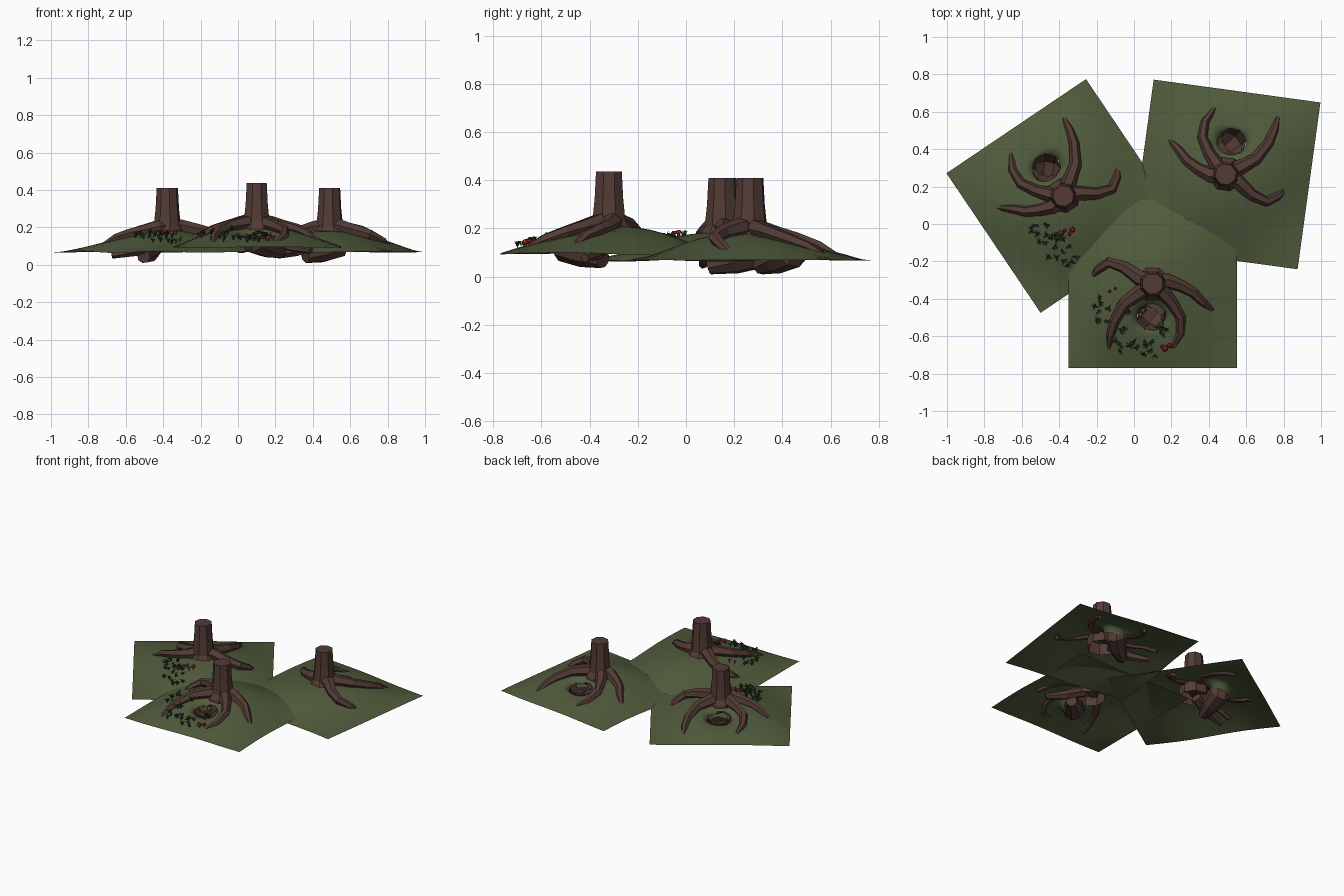
import bpy, bmesh, math, random
from mathutils import Vector, Quaternion, Matrix

if "Cube" in bpy.data.objects:
    bpy.data.objects.remove(bpy.data.objects["Cube"])
random.seed(4)

def mat(name, c):
    m = bpy.data.materials.new(name)
    m.diffuse_color = (*c, 1)
    m.use_nodes = True
    m.node_tree.nodes["Principled BSDF"].inputs["Base Color"].default_value = m.diffuse_color
    return m

BARK = mat("bark brown", (0.085, 0.044, 0.036))
MOSS = mat("moss green", (0.080, 0.105, 0.045))
LEAF = mat("dark leaf green", (0.022, 0.050, 0.024))
RED = mat("mushroom red", (0.36, 0.025, 0.018))
IVORY = mat("ivory", (0.65, 0.45, 0.20))

HX, HY = -0.01, -0.175           # burrow mouth centre
HALF = 0.45                      # half width of a ground patch

def ground(x, y):
    c = max(0, math.cos(math.pi * x / 0.9)) * max(0, math.cos(math.pi * y / 0.9))
    dip = 0.025 * math.exp(-(x * x + (y + 0.2) ** 2) / 0.015)
    return 0.068 + 0.115 * c - dip + 0.006 * math.sin(9 * x + 1) * math.sin(8 * y)

def mesh_from(bm, name, material, smooth=False):
    bmesh.ops.recalc_face_normals(bm, faces=bm.faces)
    for f in bm.faces:
        f.smooth = smooth
    me = bpy.data.meshes.new(name)
    bm.to_mesh(me)
    bm.free()
    me.materials.append(material)
    return me

def loft(bm, rings, closed=True):
    rows = [[bm.verts.new(p) for p in r] for r in rings]
    n = len(rows[0])
    for a, b in zip(rows, rows[1:]):
        for i in range(n):
            bm.faces.new((a[i], a[(i + 1) % n], b[(i + 1) % n], b[i]))
    if closed:
        bm.faces.new(rows[-1])
    return rows

def sweep(bm, pts, radii, n=6, cap_start=True):
    pts = [Vector(p) for p in pts]
    q, prev, rings = Quaternion(), Vector((0, 0, 1)), []
    for i, p in enumerate(pts):
        t = (pts[min(i + 1, len(pts) - 1)] - pts[max(i - 1, 0)]).normalized()
        q = prev.rotation_difference(t) @ q
        prev = t
        rings.append([p + q @ Vector((math.cos(a) * radii[i], math.sin(a) * radii[i], 0))
                      for a in (2 * math.pi * k / n for k in range(n))])
    rows = loft(bm, rings)
    if cap_start:
        bm.faces.new(rows[0])

# Ground patch: rings running from the burrow lip out to a square edge
bm = bmesh.new()
N, rings = 40, []
for k in range(-1, 11):
    ring = []
    for i in range(N):
        a = 2 * math.pi * i / N
        c, s = math.cos(a), math.sin(a)
        m = HALF / max(abs(c), abs(s))
        f = max(k, 0) / 10
        w = 0.85 if k < 0 else 1
        x = (HX + 0.088 * c * w) * (1 - f) + c * m * f
        y = (HY + 0.070 * s * w) * (1 - f) + s * m * f
        ring.append((x, y, ground(x, y) - (0.045 if k < 0 else 0.005 if k == 0 else 0)))
    rings.append(ring)
loft(bm, rings, closed=False)
ground_mesh = mesh_from(bm, "ground_patch", MOSS, True)

# Trunk: flared octagon
bm = bmesh.new()
rings = []
for z, r in ((0.10, 0.10), (0.175, 0.095), (0.205, 0.074), (0.30, 0.064), (0.41, 0.058), (0.41, 0.05)):
    rings.append([(r * math.cos(a), r * math.sin(a), z)
                  for a in (math.pi / 8 + math.pi / 4 * k for k in range(8))])
loft(bm, rings)
trunk_mesh = mesh_from(bm, "trunk", BARK)

# Roots: tapered tubes following the ground, last value is lift above it
roots = [
    [(0, 0.01, .02), (-.07, .03, .022), (-.155, .09, .022), (-.235, .115, .025), (-.295, .075, .005), (-.335, .015, -.035)],
    [(0, 0, .02), (.08, .015, .015), (.15, -.01, .012), (.215, -.045, .015), (.265, -.095, .01), (.325, -.145, -.015)],
    [(0, 0, .02), (-.06, -.04, .02), (-.15, -.105, .02), (-.205, -.20, .012), (-.225, -.27, .006), (-.235, -.345, -.012)],
    [(0, 0, .02), (.05, -.04, .02), (.105, -.105, .02), (.15, -.18, .018), (.148, -.265, .008), (.105, -.345, -.012)],
]
bm = bmesh.new()
for r in roots:
    sweep(bm, [(x, y, ground(x, y) + d) for x, y, d in r], [.048, .042, .033, .028, .023, .013])
sweep(bm, [(.05, 0, .13), (.18, -.04, .075), (.29, -.10, .05)], [.035, .03, .018])  # buried root
root_mesh = mesh_from(bm, "roots", BARK)

# Burrow tunnel running down and back under the trunk
bm = bmesh.new()
sweep(bm, [(HX, HY, .135), (HX + .003, HY + .004, .098), (.055, -.10, .07), (.135, -.025, .043)],
      [.078, .072, .060, .036], n=8, cap_start=False)
tunnel_mesh = mesh_from(bm, "burrow_tunnel", BARK)

# Place the three stumps
def place(x, y, z, deg):
    return Matrix.Translation((x, y, z)) @ Matrix.Rotation(math.radians(deg), 4, 'Z')

spots = {"front": place(.10, -.32, .026, 0), "left": place(-.378, .15, 0, 214),
         "right": place(.49, .265, 0, 172.2)}

def add(name, me, mw):
    o = bpy.data.objects.new(name, me)
    bpy.context.collection.objects.link(o)
    o.matrix_world = mw
    return o

for side, mw in spots.items():
    for me in (ground_mesh, trunk_mesh, root_mesh, tunnel_mesh):
        add(f"{side}_{me.name}", me, mw)

def on_ground(side, x, y):
    inv = spots[side].inverted() @ Vector((x, y, 0))
    return Vector((x, y, ground(inv.x, inv.y) + spots[side].translation.z))

# Leafy sprigs: small bent blades scattered in clumps
bm = bmesh.new()
clumps = [("front", -.17, -.46, .04, .07, 8), ("front", -.07, -.50, .04, .09, 7),
          ("front", .02, -.66, .12, .05, 14), ("front", .15, -.57, .05, .03, 5),
          ("left", -.50, -.05, .06, .06, 9), ("left", -.40, -.13, .06, .07, 10),
          ("left", -.34, -.21, .04, .04, 5)]
for side, cx, cy, rx, ry, count in clumps:
    for _ in range(count):
        p = on_ground(side, cx + random.uniform(-rx, rx), cy + random.uniform(-ry, ry))
        for j in range(5):
            a = random.uniform(0, 6.28)
            d = Vector((math.cos(a), math.sin(a), 0))
            s = Vector((-d.y, d.x, 0)) * .006
            h = random.uniform(.014, .03)
            mid, tip = p + d * .009 + Vector((0, 0, h)), p + d * .024 + Vector((0, 0, h * .9))
            v = [bm.verts.new(q) for q in (p, mid + s, tip, mid - s)]
            bm.faces.new((v[0], v[1], v[3]))
            bm.faces.new((v[1], v[2], v[3]))
add("sprigs", mesh_from(bm, "sprigs", LEAF), Matrix())

# Mushrooms: red caps on short stalks
caps, stalks = bmesh.new(), bmesh.new()
for side, x, y, r in (("left", -.39, -.05, .016), ("left", -.33, -.03, .016), ("left", -.37, -.035, .010),
                      ("left", -.345, -.055, .009), ("front", .165, -.665, .018), ("front", .19, -.65, .013),
                      ("front", .15, -.655, .009), ("front", -.13, -.36, .008), ("front", -.10, -.345, .008)):
    p = on_ground(side, x, y)
    bmesh.ops.create_cone(stalks, cap_ends=True, segments=6, radius1=r * .35, radius2=r * .3, depth=.022,
                          matrix=Matrix.Translation(p + Vector((0, 0, .006))))
    bmesh.ops.create_cone(caps, cap_ends=True, segments=8, radius1=r, radius2=r * .45, depth=r * .8,
                          matrix=Matrix.Translation(p + Vector((0, 0, .02))))
add("mushroom_caps", mesh_from(caps, "mushroom_caps", RED), Matrix())
add("mushroom_stalks", mesh_from(stalks, "mushroom_stalks", BARK), Matrix())

# Ivory teeth round the front burrow mouth
bm = bmesh.new()
for i in range(12):
    a = 2 * math.pi * (i + .5) / 12
    back = math.sin(a) > 0
    m = Matrix.Translation((HX + .058 * math.cos(a), HY + .045 * math.sin(a), .128 if back else .105))
    if back:
        m = m @ Matrix.Rotation(math.pi, 4, 'X')
    bmesh.ops.create_cone(bm, cap_ends=True, segments=5, radius1=.006, radius2=0, depth=.026, matrix=m)
add("burrow_teeth", mesh_from(bm, "burrow_teeth", IVORY), spots["front"])
